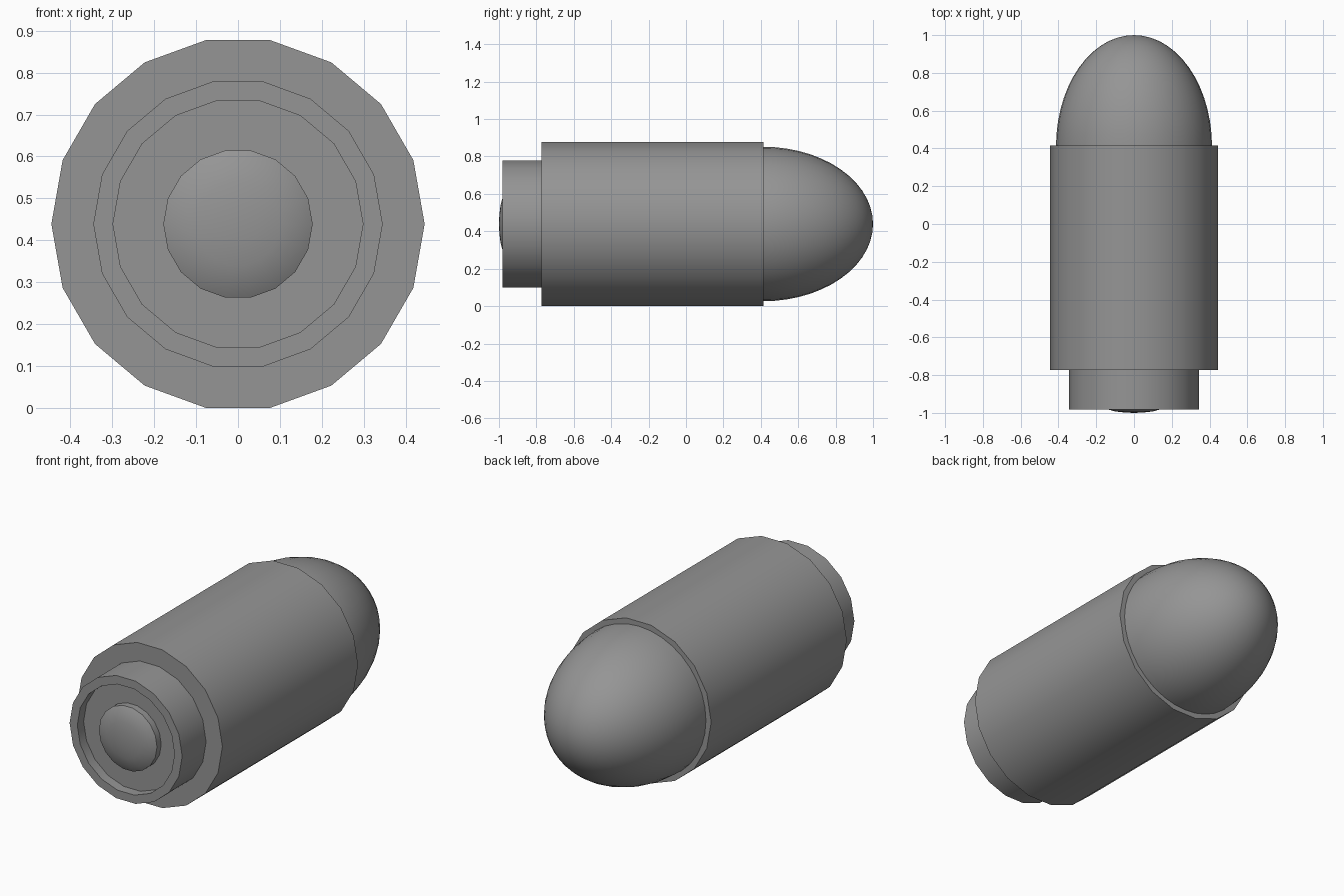
import bpy, bmesh
from math import sin, cos, pi, radians

old = bpy.data.objects.get("Cube")
if old:
    bpy.data.objects.remove(old, do_unlink=True)

AXIS_Z = 0.439

grey = bpy.data.materials.new("plain_grey")
grey.use_nodes = True
colour = (0.3, 0.3, 0.3, 1)
grey.diffuse_color = colour
grey.node_tree.nodes["Principled BSDF"].inputs["Base Color"].default_value = colour


def lathe(name, profile, sides):
    """Spin (radius, y) points around the long axis; both ends sit on the axis."""
    bm = bmesh.new()
    rings = []
    for r, y in profile:
        if r == 0:
            rings.append([bm.verts.new((0, y, 0))] * sides)
        else:
            rings.append([bm.verts.new((r * cos(2 * pi * i / sides), y,
                                        r * sin(2 * pi * i / sides)))
                          for i in range(sides)])
    for a, b in zip(rings, rings[1:]):
        for i in range(sides):
            j = (i + 1) % sides
            bm.faces.new(dict.fromkeys((a[i], a[j], b[j], b[i])))
    bmesh.ops.recalc_face_normals(bm, faces=bm.faces)
    mesh = bpy.data.meshes.new(name)
    bm.to_mesh(mesh)
    bm.free()
    mesh.materials.append(grey)
    obj = bpy.data.objects.new(name, mesh)
    obj.location.z = AXIS_Z
    bpy.context.collection.objects.link(obj)
    bpy.ops.object.select_all(action="DESELECT")
    obj.select_set(True)
    bpy.context.view_layer.objects.active = obj
    bpy.ops.object.shade_smooth_by_angle(angle=radians(35))
    return obj


# Main casing with the narrower stepped base and its shallow recess
lathe("casing", [(0, -0.926), (0.298, -0.926), (0.298, -0.981), (0.345, -0.981),
                 (0.345, -0.772), (0.445, -0.772), (0.445, 0.415), (0, 0.415)], 18)

# Domed button in the recess
lathe("base_button", [(0, -0.92), (0.178, -0.92), (0.178, -0.963), (0.15, -0.979),
                      (0.1, -0.992), (0.05, -0.998), (0, -1)], 18)

# Rounded elliptical nose
steps = 14
nose = [(0.413 * cos(pi / 2 * k / steps), 0.41 + 0.59 * sin(pi / 2 * k / steps))
        for k in range(steps)]
lathe("nose", [(0, 0.40), (0.413, 0.40)] + nose + [(0, 1)], 36)
